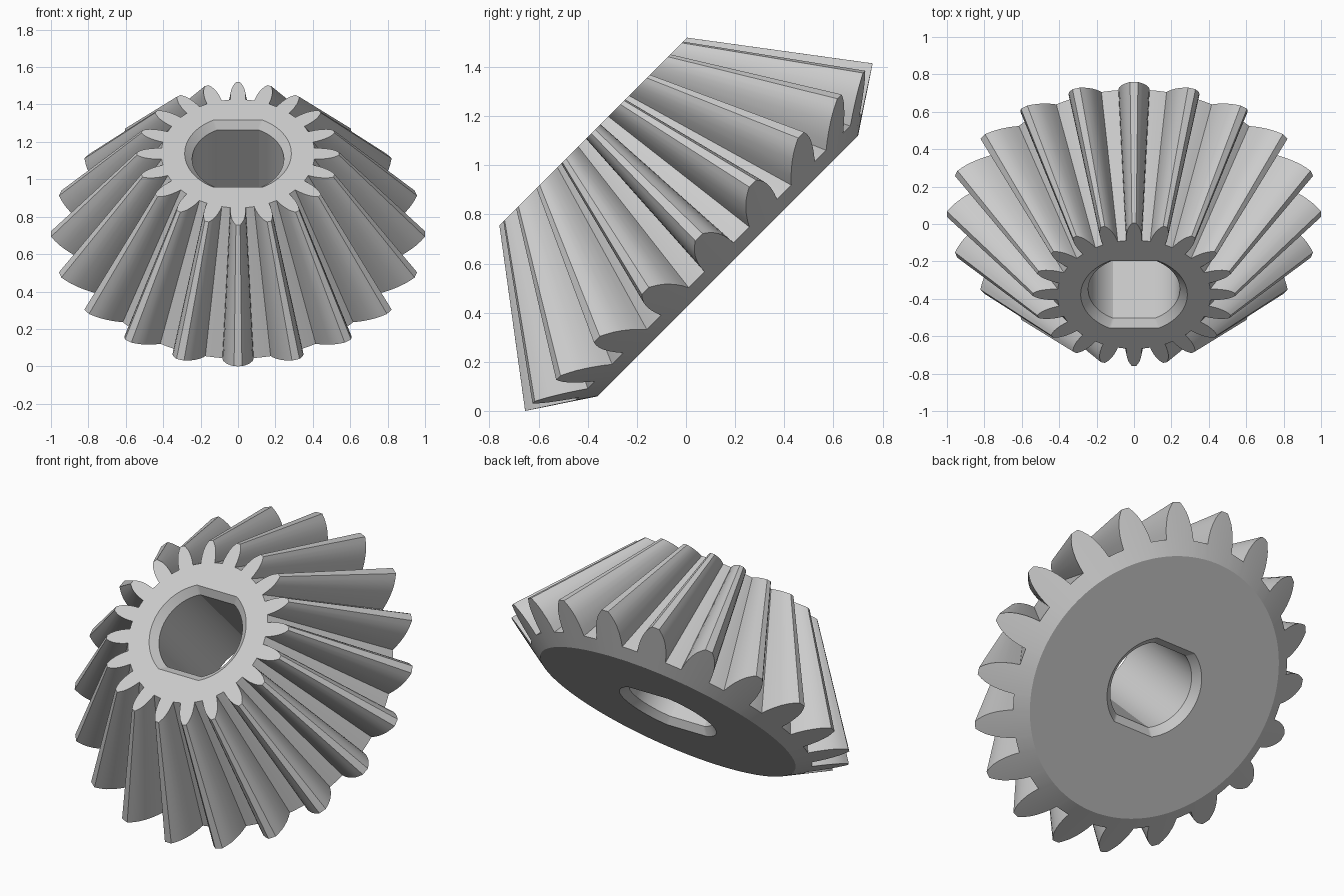
import bpy, bmesh
from math import radians, sin, cos, pi
from mathutils import Matrix

if "Cube" in bpy.data.objects:
    bpy.data.objects.remove(bpy.data.objects["Cube"])

TEETH = 20
PITCH = 360 / TEETH

# Half tooth: (height fraction, half angle in degrees), root to tip
FLANK = [(0.0, 5.8), (0.2, 5.45), (0.4, 4.9), (0.6, 4.1), (0.75, 3.3), (0.88, 2.3), (1.0, 1.2)]
TOOTH = ([(0, -9.0), (0, -7.4)] + [(t, -a) for t, a in FLANK] + [(1, 0)]
         + [(t, a) for t, a in reversed(FLANK)] + [(0, 7.4)])
SAMPLES = [(t, radians(i * PITCH + a)) for i in range(TEETH) for t, a in TOOTH]

# Key points as (radius, height along the axis)
BIG_ROOT, BIG_TIP = (0.826, -0.116), (1.0, 0.0)
SMALL_ROOT, SMALL_TIP = (0.41, 0.608), (0.54, 0.608)
BACK_R, BACK_Z = 0.75, -0.166
BORE_R, CHAMFER = 0.245, 0.04

bm = bmesh.new()


def ring(fn):
    """One closed loop of vertices; fn gives radius and height per sample."""
    out = []
    for t, a in SAMPLES:
        r, z = fn(t, a)
        out.append(bm.verts.new((r * cos(a), r * sin(a), z)))
    return out


def toothed(root, tip):
    return ring(lambda t, a: (root[0] + t * (tip[0] - root[0]), root[1] + t * (tip[1] - root[1])))


def bore(radius, z):
    """Round hole with two flats facing local +y and -y."""
    corner = radians(27)

    def fn(t, a):
        s = abs(sin(a))
        return (radius * cos(corner) / s if s > cos(corner) else radius), z
    return ring(fn)


# Loft: front bore rim, small end, big end, back face, back bore rim, bore wall
front_z = SMALL_ROOT[1]
loops = [
    bore(BORE_R + CHAMFER, front_z),
    toothed(SMALL_ROOT, SMALL_TIP),
    toothed(BIG_ROOT, BIG_TIP),
    ring(lambda t, a: (BACK_R, BACK_Z)),
    bore(BORE_R + CHAMFER, BACK_Z),
    bore(BORE_R, BACK_Z + CHAMFER),
    bore(BORE_R, front_z - CHAMFER),
]
n = len(SAMPLES)
for k, lo in enumerate(loops):
    hi = loops[(k + 1) % len(loops)]
    for i in range(n):
        j = (i + 1) % n
        bm.faces.new((lo[i], hi[i], hi[j], lo[j]))
bmesh.ops.recalc_face_normals(bm, faces=bm.faces)

# Tilt the axis towards the front and rest the lowest tooth on the ground
bm.transform(Matrix.Translation((0, 0.0525, 0.7075)) @ Matrix.Rotation(pi / 4, 4, 'X'))

mesh = bpy.data.meshes.new("bevel_gear")
bm.to_mesh(mesh)
bm.free()
gear = bpy.data.objects.new("bevel_gear", mesh)
bpy.context.collection.objects.link(gear)
bpy.context.view_layer.objects.active = gear
gear.select_set(True)
bpy.ops.object.shade_smooth_by_angle(angle=radians(25))
